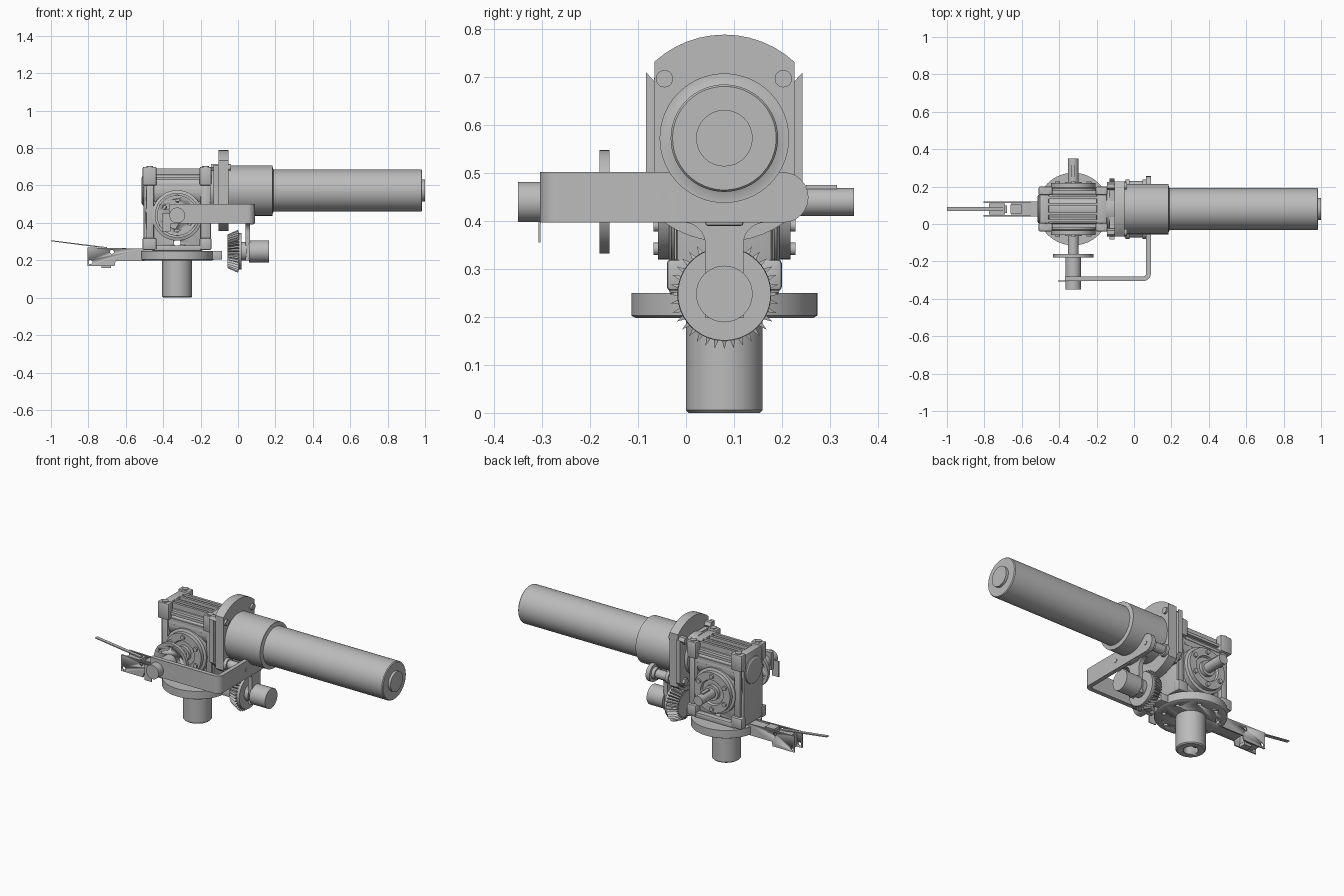
import bpy, bmesh, math
from mathutils import Vector, Matrix

if "Cube" in bpy.data.objects:
    bpy.data.objects.remove(bpy.data.objects["Cube"], do_unlink=True)

steel = bpy.data.materials.new("grey_steel")
steel.use_nodes = True
GREY = (0.5, 0.5, 0.5, 1)
steel.diffuse_color = GREY
steel.node_tree.nodes["Principled BSDF"].inputs["Base Color"].default_value = GREY

CX, CY = -0.325, 0.08          # gearbox centre line
WORM_Z, SHAFT_Z = 0.573, 0.44  # motor axis and output shaft heights
AXIS = {"x": Matrix(((0, 0, 1), (1, 0, 0), (0, 1, 0))),   # profile (u, v) -> (y, z)
        "y": Matrix(((1, 0, 0), (0, 0, 1), (0, 1, 0))),   # profile (u, v) -> (x, z)
        "z": Matrix.Identity(3)}                          # profile (u, v) -> (x, y)


def finish(name, bm, smooth=True):
    bmesh.ops.recalc_face_normals(bm, faces=bm.faces)
    me = bpy.data.meshes.new(name)
    bm.to_mesh(me)
    bm.free()
    me.materials.append(steel)
    ob = bpy.data.objects.new(name, me)
    bpy.context.collection.objects.link(ob)
    if smooth:
        bpy.ops.object.select_all(action="DESELECT")
        ob.select_set(True)
        bpy.context.view_layer.objects.active = ob
        bpy.ops.object.shade_smooth_by_angle(angle=math.radians(30))
    return ob


def box(name, x, y, z, bevel=0):
    bm = bmesh.new()
    bmesh.ops.create_cube(bm, size=1)
    for v in bm.verts:
        for i, (a, b) in enumerate((x, y, z)):
            v.co[i] = a if v.co[i] < 0 else b
    if bevel:
        bmesh.ops.bevel(bm, geom=bm.edges[:], offset=bevel, segments=2, affect="EDGES", profile=0.5)
    return finish(name, bm)


def prism(name, axis, pts, a, b):
    """Extrude a closed outline from a to b along an axis."""
    bm = bmesh.new()
    m = AXIS[axis]
    f = bm.faces.new([bm.verts.new(m @ Vector((u, v, a))) for u, v in pts])
    new = bmesh.ops.extrude_face_region(bm, geom=[f])["geom"]
    bmesh.ops.translate(bm, vec=m @ Vector((0, 0, b - a)),
                        verts=[g for g in new if isinstance(g, bmesh.types.BMVert)])
    return finish(name, bm)


def lathe(name, axis, c, profile, n=48):
    """Turn (position, radius) pairs around an axis through c."""
    bm = bmesh.new()
    m = AXIS[axis]
    rings = [[bm.verts.new(m @ Vector((c[0] + r * math.cos(math.tau * i / n),
                                       c[1] + r * math.sin(math.tau * i / n), p)))
              for i in range(n)] for p, r in profile]
    for r0, r1 in zip(rings, rings[1:]):
        for i in range(n):
            j = (i + 1) % n
            bm.faces.new((r0[i], r0[j], r1[j], r1[i]))
    bm.faces.new(rings[0])
    bm.faces.new(rings[-1])
    return finish(name, bm)


def cyl(name, axis, c, a, b, r, n=32):
    return lathe(name, axis, c, [(a, r), (b, r)], n)


def arc(c, r, a0, a1, n=12):
    return [(c[0] + r * math.cos(math.radians(a0 + (a1 - a0) * i / n)),
             c[1] + r * math.sin(math.radians(a0 + (a1 - a0) * i / n))) for i in range(n + 1)]


def drill(ob, axis, c, a, b, r):
    cutter = cyl("cutter", axis, c, a, b, r, 24)
    mod = ob.modifiers.new("hole", "BOOLEAN")
    mod.operation, mod.object = "DIFFERENCE", cutter
    bpy.context.view_layer.objects.active = ob
    bpy.ops.object.modifier_apply(modifier=mod.name)
    bpy.data.objects.remove(cutter, do_unlink=True)


# Motor
worm = (CY, WORM_Z)
lathe("motor", "x", worm, [(-0.05, 0.135), (0.185, 0.135), (0.185, 0.126), (0.19, 0.112), (0.98, 0.112), (0.985, 0.108)], 64)
cyl("motor_end_cap", "x", worm, 0.98, 1.0, 0.059)
cyl("motor_neck", "x", worm, -0.15, -0.04, 0.12)

# Motor flange with two rounded ends, and the adapter plate behind it
half = 0.146
ang = math.degrees(math.acos(half / 0.216))
prism("motor_flange", "x", arc(worm, 0.216, ang, 180 - ang) + arc(worm, 0.216, 180 + ang, 360 - ang), -0.105, -0.05)
prism("adapter_plate", "x", [(-0.083, 0.71), (-0.06, 0.685), (0.22, 0.685), (0.243, 0.71),
                             (0.243, 0.45), (0.2, 0.41), (-0.04, 0.41), (-0.083, 0.45)], -0.13, -0.105)
for y in (-0.045, 0.203):
    for z in (0.45, 0.697):
        cyl("flange_nut", "x", (y, z), -0.145, -0.1, 0.022, 6)
        cyl("flange_bolt", "x", (y, z), -0.12, -0.038, 0.018, 24)
    cyl("standoff", "x", (y, 0.45), -0.05, 0.066, 0.026)
    for x in (-0.045, 0.045):
        cyl("standoff_collar", "x", (y, 0.45), x, x + 0.02, 0.035)
    cyl("bracket_bolt", "x", (y, 0.45), 0.06, 0.093, 0.012, 24)

# Gearbox casing
core = box("gearbox_core", (-0.46, -0.19), (0.0, 0.16), (0.27, 0.66), 0.015)
drill(core, "y", (CX, 0.293), -0.2, 0.4, 0.018)
left = box("left_end_plate", (-0.505, -0.455), (-0.01, 0.17), (0.26, 0.69), 0.008)
drill(left, "y", (-0.476, 0.467), -0.2, 0.4, 0.018)
box("right_end_plate", (-0.2, -0.145), (-0.02, 0.18), (0.26, 0.69), 0.008)
cyl("worm_housing", "x", worm, -0.49, -0.15, 0.1)
lathe("worm_cover", "x", worm, [(-0.515, 0.07), (-0.51, 0.078), (-0.49, 0.085)])
for s in (-1, 1):
    ys = sorted((CY + s * 0.075, CY + s * 0.12))
    for x0, x1 in ((-0.51, -0.435), (-0.205, -0.142)):
        box("corner_post", (x0, x1), ys, (0.6, 0.7), 0.008)
        box("foot_post", (x0, x1), ys, (0.255, 0.32), 0.008)
        box("edge_rail", (x0 + 0.02, x1 - 0.015), sorted((CY + s * 0.07, CY + s * 0.105)), (0.3, 0.62), 0.005)
        cyl("corner_screw", "z", ((x0 + x1) / 2, CY + s * 0.095), 0.69, 0.705, 0.018, 16)
    # Ribs along the sides and top
    for z in (0.56, 0.595, 0.63):
        box("side_rib", (-0.45, -0.2), sorted((CY, CY + s * 0.1)), (z, z + 0.016))
    for d in (0.018, 0.055):
        box("top_rib", (-0.47, -0.17), sorted((CY + s * d, CY + s * (d + 0.015))), (0.64, 0.69))
    box("bottom_rail", (-0.46, -0.19), sorted((CY + s * 0.08, CY + s * 0.115)), (0.25, 0.28), 0.004)
    # Output bearing hub with its ring of screws
    lathe("bearing_hub", "y", (CX, SHAFT_Z),
          [(CY, 0.135), (CY + s * 0.11, 0.135), (CY + s * 0.115, 0.12), (CY + s * 0.138, 0.12),
           (CY + s * 0.138, 0.075), (CY + s * 0.125, 0.07), (CY + s * 0.125, 0.045), (CY + s * 0.145, 0.045)])
    for k in range(6):
        a = math.tau * (k + 0.5) / 6
        c = (CX + 0.098 * math.cos(a), SHAFT_Z + 0.098 * math.sin(a))
        cyl("hub_screw", "y", c, CY + s * 0.13, CY + s * 0.148, 0.013, 16)

# Output shaft, key, dial and sensor on the front
shaft = (CX, SHAFT_Z)
cyl("output_shaft", "y", shaft, -0.18, 0.35, 0.029)
box("shaft_key", (CX - 0.01, CX + 0.01), (0.25, 0.315), (0.45, 0.475))
dial = cyl("dial", "y", shaft, -0.18, -0.16, 0.108, 48)
for k in range(6):
    a = math.tau * k / 6 + 0.5
    drill(dial, "y", (CX + 0.08 * math.cos(a), SHAFT_Z + 0.08 * math.sin(a)), -0.2, -0.14, 0.011)
cyl("dial_hub", "y", shaft, -0.26, -0.175, 0.042)
cyl("dial_sensor", "y", shaft, -0.35, -0.25, 0.042)
box("sensor_tab", (-0.405, -0.36), (-0.308, -0.303), (0.355, 0.45))

# Support arm bent around to the front
path = [(-0.37, -0.305)] + arc((0.05, -0.265), 0.04, -90, 0) + [(0.09, 0.0), (0.065, 0.0)] \
    + arc((0.05, -0.265), 0.015, 0, -90) + [(-0.37, -0.28)]
prism("support_arm", "z", path, 0.397, 0.502)
prism("arm_plate", "x", [(-0.005, 0.397)] + arc((0.203, 0.4495), 0.0525, -90, 90) + [(-0.005, 0.502)], 0.065, 0.09)
prism("arm_tongue", "x", arc((-0.005, 0.352), 0.045, 90, 0) + [(0.04, 0.198), (0.12, 0.198)]
      + arc((0.165, 0.352), 0.045, 180, 90), 0.04, 0.065)
box("tongue_bend", (0.045, 0.085), (0.04, 0.12), (0.39, 0.42), 0.006)

# Bevel gear with its teeth, and the encoder it drives
gear = (CY, 0.248)
lathe("bevel_gear", "x", gear, [(-0.05, 0.06), (-0.055, 0.075), (0.0, 0.098), (0.02, 0.097), (0.02, 0.05), (0.045, 0.05)])
bm = bmesh.new()
for k in range(36):
    a = math.tau * k / 36

    def rim(x, r, da):
        return bm.verts.new((x, gear[0] + r * math.cos(a + da), gear[1] + r * math.sin(a + da)))
    back = [rim(-0.055, 0.07, -0.06), rim(-0.055, 0.09, 0), rim(-0.055, 0.07, 0.06)]
    front = [rim(0.006, 0.094, -0.06), rim(0.0, 0.115, 0), rim(0.006, 0.094, 0.06)]
    bm.faces.new(back)
    bm.faces.new(front)
    for i in range(3):
        j = (i + 1) % 3
        bm.faces.new((back[i], back[j], front[j], front[i]))
finish("gear_teeth", bm, False)
cyl("encoder", "x", gear, 0.06, 0.165, 0.059)

# Bottom output flange and hollow spindle
disc = lathe("output_disc", "z", (CX, CY), [(0.198, 0.185), (0.203, 0.194), (0.25, 0.194)], 64)
for k in range(8):
    a = math.tau * (k + 0.5) / 8
    drill(disc, "z", (CX + 0.15 * math.cos(a), CY + 0.15 * math.sin(a)), 0.15, 0.225, 0.012)
spindle = lathe("spindle", "z", (CX, CY), [(0, 0.074), (0.006, 0.08), (0.22, 0.08)])
drill(spindle, "z", (CX, CY), -0.05, 0.1, 0.04)
box("spindle_key", (CX - 0.01, CX + 0.01), (CY + 0.028, CY + 0.045), (0.004, 0.1))
box("stop_tab", (-0.16, -0.085), (0.04, 0.12), (0.203, 0.25), 0.004)

# Limit switch in an open channel, with its long lever
for s in (-1, 1):
    ys = sorted((CY + s * 0.032, CY + s * 0.04))
    wall = prism("channel_wall", "y", [(-0.805, 0.17), (-0.66, 0.17), (-0.655, 0.196), (-0.5, 0.196),
                                       (-0.5, 0.262), (-0.805, 0.268)], *ys)
    for c in ((-0.789, 0.19), (-0.674, 0.245)):
        drill(wall, "y", c, -0.2, 0.4, 0.011)
box("channel_web", (-0.655, -0.42), (0.045, 0.115), (0.2, 0.255))
box("switch_body", (-0.775, -0.69), (0.05, 0.11), (0.175, 0.262))
box("switch_button", (-0.66, -0.6), (0.055, 0.105), (0.25, 0.266))
box("switch_terminal", (-0.73, -0.68), (0.06, 0.1), (0.16, 0.18))
prism("switch_lever", "y", [(-1.0, 0.302), (-1.0, 0.307), (-0.7, 0.27), (-0.7, 0.263)], 0.07, 0.09)
